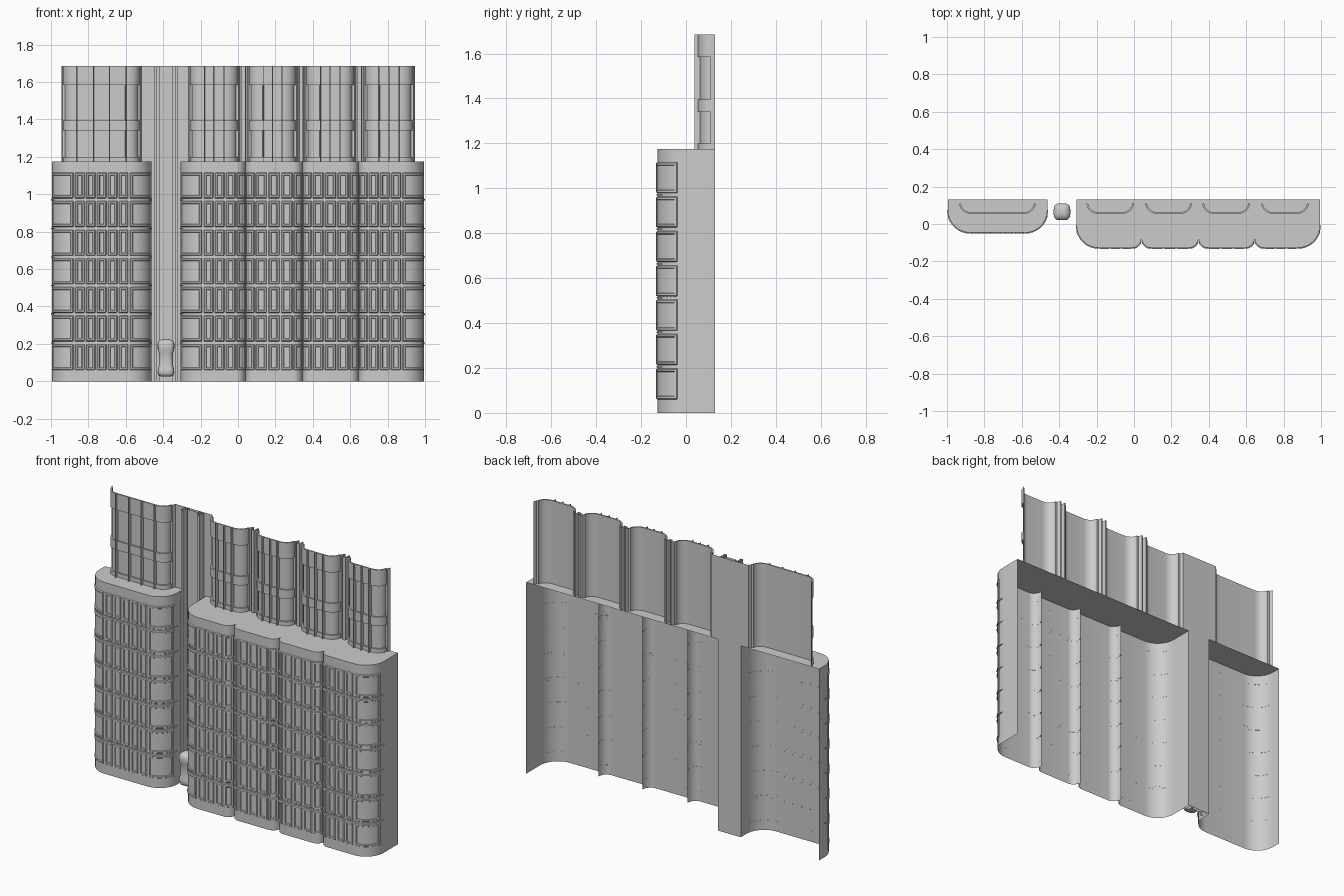
import bpy, math
from mathutils import Vector

if "Cube" in bpy.data.objects:
    bpy.data.objects.remove(bpy.data.objects["Cube"])

stone = bpy.data.materials.new("light_grey_stone")
stone.use_nodes = True
GREY = (0.6, 0.6, 0.6, 1)
stone.diffuse_color = GREY
stone.node_tree.nodes["Principled BSDF"].inputs["Base Color"].default_value = GREY

ROOF, TOP, BACK = 1.175, 1.685, 0.13


def make(name, verts, faces, angle=30):
    me = bpy.data.meshes.new(name)
    me.from_pydata(verts, [], faces)
    me.materials.append(stone)
    me.shade_smooth()
    me.set_sharp_from_angle(angle=math.radians(angle))
    ob = bpy.data.objects.new(name, me)
    bpy.context.scene.collection.objects.link(ob)
    return ob


def arc(cx, cy, rx, ry, a0, a1, n=10):
    angles = [math.radians(a0 + (a1 - a0) * i / n) for i in range(n + 1)]
    return [Vector((cx + rx * math.cos(a), cy + ry * math.sin(a))) for a in angles]


def length(path):
    return sum((b - a).length for a, b in zip(path, path[1:]))


def locate(path, s):
    """Point and outward normal at distance s along a plan path."""
    for a, b in zip(path, path[1:]):
        d = (b - a).length
        if d > 1e-6 and (s <= d + 1e-6 or b is path[-1]):
            t = (b - a) / d
            return a + t * s, Vector((t.y, -t.x))
        s -= d


def sheet(path, z0, z1, verts, faces):
    base = len(verts)
    verts += [(p[0], p[1], z) for p in path for z in (z0, z1)]
    for i in range(base, base + 2 * (len(path) - 1), 2):
        faces.append((i, i + 2, i + 3, i + 1))


def ribbon(path, z0, z1, out, verts, faces):
    """Raised band that follows a plan path."""
    base, n, total = len(verts), len(path), length(path)
    s = 0
    for i, p in enumerate(path):
        s += (p - path[i - 1]).length if i else 0
        normal = locate(path, min(s + 1e-4, total))[1]
        q = p + normal * out
        verts += [(p.x, p.y, z0), (q.x, q.y, z0), (q.x, q.y, z1), (p.x, p.y, z1)]
    for i in range(n - 1):
        a = base + 4 * i
        for k in range(3):
            faces.append((a + k, a + 4 + k, a + 5 + k, a + 1 + k))
    faces += [(base, base + 1, base + 2, base + 3),
              tuple(base + 4 * (n - 1) + k for k in (3, 2, 1, 0))]


def window(path, s0, s1, z0, z1, verts, faces):
    """Raised frame with a sunken pane, wrapped along a plan path."""
    def steps(a, b, n):
        edge = [0, 0.004, 0.012, 0.015]
        lo, hi = a + edge[3], b - edge[3]
        return ([a + e for e in edge] + [lo + (hi - lo) * i / n for i in range(1, n)]
                + [b - e for e in reversed(edge)])
    ss = steps(s0, s1, 6 if s1 - s0 > 0.09 else 2)
    zs = steps(z0, z1, 1)
    base, m = len(verts), len(zs)
    for i, s in enumerate(ss):
        p, normal = locate(path, s)
        for j, z in enumerate(zs):
            ring = min(i, j, len(ss) - 1 - i, m - 1 - j, 3)
            q = p + normal * (0, 0.006, 0.006, 0.001)[ring]
            verts.append((q.x, q.y, z))
    for i in range(len(ss) - 1):
        for j in range(m - 1):
            a = base + i * m + j
            faces.append((a, a + m, a + m + 1, a + 1))


def wing(name, edges, front, corner):
    """Lobed bay: edges are the outer sides and the cusps between lobes."""
    wall, spans = [Vector((edges[0], BACK))], []
    last = len(edges) - 2
    for k, (xa, xb) in enumerate(zip(edges, edges[1:])):
        la = (corner, corner) if k == 0 else (0.05, 0.055)
        lb = (corner, corner) if k == last else (0.05, 0.055)
        left = arc(xa + la[0], front + la[1], *la, 180, 270)
        right = arc(xb - lb[0], front + lb[1], *lb, 270, 360)
        flat = [left[-1], right[0]]
        wall += left + right
        # Corner windows follow the curves, narrow ones fill the flat
        spans.append((left, [(0.16 if k == 0 else 0.3, 0.97)]))
        n = round(length(flat) / 0.062)
        spans.append((flat, [((i + 0.07) / n, (i + 0.93) / n) for i in range(n)]))
        spans.append((right, [(0.03, 0.84 if k == last else 0.7)]))
    wall.append(Vector((edges[-1], BACK)))

    verts, faces = [], []
    sheet(wall, 0, ROOF, verts, faces)
    make(name + "_wall", verts, faces)
    make(name + "_roof", [(p.x, p.y, ROOF) for p in wall], [tuple(range(len(wall)))])

    verts, faces = [], []
    for floor in range(7):
        z = 0.06 + 0.153 * floor
        for path, parts in spans:
            total = length(path)
            for a, b in parts:
                window(path, a * total, b * total, z, z + 0.138, verts, faces)
    make(name + "_windows", verts, faces)

    # Thin string courses between the floors
    verts, faces = [], []
    for floor in range(1, 7):
        z = 0.0525 + 0.153 * floor
        for path, parts in spans:
            ribbon(path, z - 0.003, z + 0.003, 0.004, verts, faces)
    make(name + "_string_courses", verts, faces)


wing("right_wing", [-0.995, -0.463], -0.046, 0.12)
wing("left_wing", [-0.307, 0.04, 0.345, 0.645, 0.995], -0.127, 0.12)

# Upper towers: open curved sheets with bands and thin fins
towers = [(-0.925, -0.535), (-0.245, -0.01), (0.07, 0.3), (0.375, 0.61), (0.69, 0.925)]
for k, (xa, xb) in enumerate(towers):
    name = "tower_%d" % (k + 1)
    curve = (arc(xa + 0.06, 0.11, 0.06, 0.048, 180, 270)
             + arc(xb - 0.06, 0.11, 0.06, 0.048, 270, 360))
    verts, faces = [], []
    sheet([Vector((xa - 0.02, BACK)), Vector((xa - 0.012, 0.11))] + curve
          + [Vector((xb + 0.012, 0.11)), Vector((xb + 0.02, BACK))], ROOF, TOP, verts, faces)
    make(name + "_wall", verts, faces)

    verts, faces = [], []
    for z0, z1 in ((ROOF, 1.2), (1.34, 1.395), (1.585, TOP)):
        ribbon(curve, z0, z1, 0.009, verts, faces)
    make(name + "_bands", verts, faces)

    verts, faces = [], []
    n = 4 if k == 0 else 3
    for i in range(n):
        x = xa + 0.065 + (xb - xa - 0.13) * i / (n - 1)
        sheet([(x - 0.003, 0.062), (x - 0.002, 0.038), (x + 0.002, 0.038),
               (x + 0.003, 0.062)], ROOF, TOP, verts, faces)
    make(name + "_fins", verts, faces)

# Wall strips and small piers between the towers
verts, faces = [], []
for (_, xa), (xb, _) in zip(towers[1:], towers[2:]):
    m = (xa + xb) / 2
    sheet([(xa + 0.02, BACK), (m - 0.012, BACK), (m - 0.01, 0.1), (m + 0.01, 0.1),
           (m + 0.012, BACK), (xb - 0.02, BACK)], ROOF, TOP, verts, faces)
make("tower_links", verts, faces)

# Recessed back panel between the wings
verts, faces = [], []
sheet([(-0.463, BACK), (-0.307, BACK)], 0, ROOF, verts, faces)
sheet([(-0.515, BACK), (-0.265, BACK)], ROOF, TOP, verts, faces)
make("recess_panel", verts, faces)

# Pilaster and side ribs in the recess
verts, faces = [], []
for x, half, y in ((-0.385, 0.036, 0.112), (-0.44, 0.008, 0.085), (-0.33, 0.008, 0.085)):
    sheet([(x - half, BACK), (x - half, y), (x + half, y), (x + half, BACK)],
          0, TOP, verts, faces)
make("recess_ribs", verts, faces)

# Squarish rounded post standing in the recess
rings = [(0.025, 0.024), (0.03, 0.038), (0.045, 0.045), (0.065, 0.043), (0.09, 0.037),
         (0.15, 0.037), (0.17, 0.044), (0.2, 0.045), (0.215, 0.038), (0.225, 0.02)]
N = 20
verts, faces = [], []
for z, r in rings:
    for i in range(N):
        a = 2 * math.pi * i / N
        c, s = math.cos(a), math.sin(a)
        verts.append((-0.385 + r * math.copysign(abs(c) ** 0.6, c),
                      0.065 + r * math.copysign(abs(s) ** 0.6, s), z))
for k in range(len(rings) - 1):
    for i in range(N):
        a, b = k * N + i, k * N + (i + 1) % N
        faces.append((a, b, b + N, a + N))
faces += [tuple(reversed(range(N))), tuple(range(len(verts) - N, len(verts)))]
make("recess_post", verts, faces, 50)
